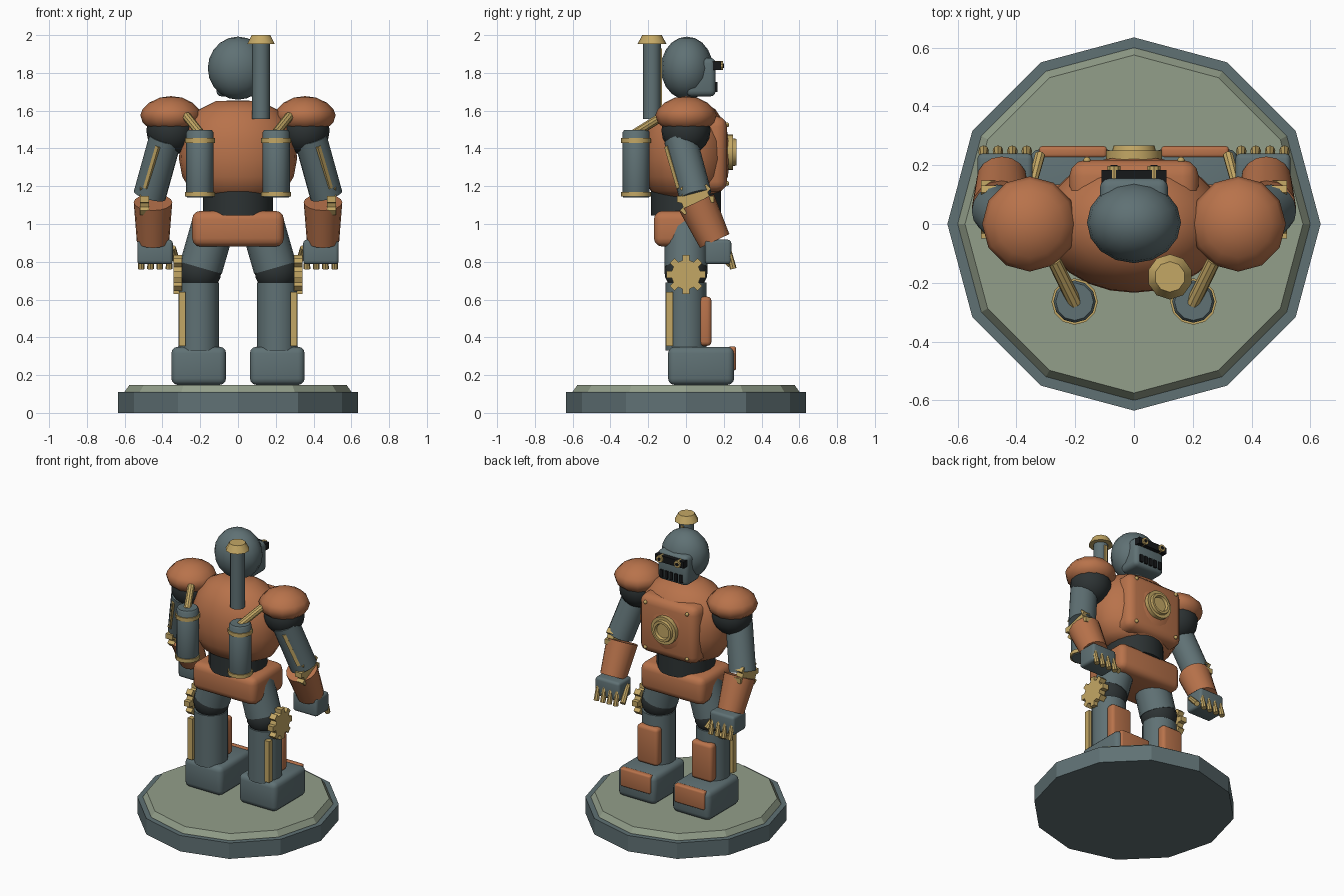
import bpy, bmesh, math
from mathutils import Vector, Matrix

if "Cube" in bpy.data.objects:
    bpy.data.objects.remove(bpy.data.objects["Cube"], do_unlink=True)


def material(name, rgb):
    m = bpy.data.materials.new(name)
    m.use_nodes = True
    m.diffuse_color = (*rgb, 1)
    m.node_tree.nodes["Principled BSDF"].inputs["Base Color"].default_value = (*rgb, 1)
    return m


COPPER = material("copper", (0.48, 0.17, 0.07))
STEEL = material("blue grey steel", (0.115, 0.165, 0.175))
BRASS = material("brass", (0.55, 0.39, 0.13))
DARK = material("dark joint", (0.026, 0.033, 0.034))
SAGE = material("sage stone", (0.29, 0.345, 0.255))
BLACK = material("black", (0.008, 0.009, 0.01))


def finish(bm, name, mat, angle=35):
    bmesh.ops.recalc_face_normals(bm, faces=bm.faces)
    mesh = bpy.data.meshes.new(name)
    bm.to_mesh(mesh)
    bm.free()
    mesh.materials.append(mat)
    for p in mesh.polygons:
        p.use_smooth = True
    mesh.set_sharp_from_angle(angle=math.radians(angle))
    ob = bpy.data.objects.new(name, mesh)
    bpy.context.collection.objects.link(ob)
    return ob


def box(name, mat, lo, hi, bevel=0.0):
    lo, hi = Vector(lo), Vector(hi)
    bm = bmesh.new()
    bmesh.ops.create_cube(bm, size=1)
    bmesh.ops.scale(bm, vec=hi - lo, verts=bm.verts)
    bmesh.ops.translate(bm, vec=(lo + hi) / 2, verts=bm.verts)
    if bevel:
        bmesh.ops.bevel(bm, geom=bm.edges[:], offset=bevel, segments=3,
                        profile=0.5, affect='EDGES')
    return finish(bm, name, mat)


def rod(name, mat, a, b, r1, r2=None, sides=16):
    """Cylinder or cone from point a to point b."""
    a, b = Vector(a), Vector(b)
    d = b - a
    turn = Vector((0, 0, 1)).rotation_difference(d).to_matrix().to_4x4()
    bm = bmesh.new()
    bmesh.ops.create_cone(bm, cap_ends=True, segments=sides, radius1=r1,
                          radius2=r1 if r2 is None else r2, depth=d.length,
                          matrix=Matrix.Translation((a + b) / 2) @ turn)
    return finish(bm, name, mat)


def ball(name, mat, centre, size, u=16, v=10):
    bm = bmesh.new()
    bmesh.ops.create_uvsphere(bm, u_segments=u, v_segments=v, radius=1,
                              matrix=Matrix.Translation(centre) @ Matrix.Diagonal((*size, 1)))
    return finish(bm, name, mat, 45)


def lathe(name, mat, profile, sides, place=Matrix(), angle=35):
    """Spin (radius, height) points around z, then place the result."""
    bm = bmesh.new()
    vs = [bm.verts.new((r, 0, z)) for r, z in profile]
    edges = [bm.edges.new(p) for p in zip(vs, vs[1:])]
    bmesh.ops.spin(bm, geom=vs + edges, cent=(0, 0, 0), axis=(0, 0, 1),
                   angle=math.tau, steps=sides)
    bmesh.ops.remove_doubles(bm, verts=bm.verts, dist=0.0005)
    bmesh.ops.transform(bm, matrix=place, verts=bm.verts)
    return finish(bm, name, mat, angle)


def gear(name, centre, root, tip, thick, teeth=8):
    """Toothed wheel whose axle runs along x."""
    bm = bmesh.new()
    vs = []
    for i in range(teeth):
        for k, r in ((-0.3, root), (-0.22, tip), (0.22, tip), (0.3, root)):
            t = math.tau * (i + k) / teeth
            vs.append(bm.verts.new((-thick / 2, r * math.sin(t), r * math.cos(t))))
    face = bm.faces.new(vs)
    out = bmesh.ops.extrude_face_region(bm, geom=[face])
    bmesh.ops.translate(bm, vec=(thick, 0, 0),
                        verts=[g for g in out["geom"] if isinstance(g, bmesh.types.BMVert)])
    bmesh.ops.translate(bm, vec=centre, verts=bm.verts)
    return finish(bm, name, BRASS, 20)


# Base
lathe("base_plinth", STEEL, [(0, 0), (0.635, 0), (0.635, 0.11), (0, 0.11)], 12, angle=20)
lathe("base_top", SAGE, [(0, 0.1), (0.6, 0.1), (0.6, 0.112), (0.575, 0.148), (0, 0.148)],
      12, angle=20)

# Body
box("pelvis", COPPER, (-0.243, -0.17, 0.88), (0.243, 0.17, 1.07), 0.045)
rod("waist", DARK, (0, 0, 1.045), (0, 0, 1.25), 0.185, sides=20)
lathe("torso", COPPER,
      [(0, 1.655), (0.12, 1.65), (0.21, 1.605), (0.275, 1.53), (0.308, 1.44), (0.312, 1.34),
       (0.295, 1.25), (0.25, 1.175), (0.18, 1.14), (0, 1.14)],
      24, Matrix.Diagonal((1, 0.75, 1, 1)), 50)
box("chest_plate", COPPER, (-0.22, 0.02, 1.17), (0.22, 0.218, 1.57), 0.055)
toward_y = Matrix.Rotation(-math.pi / 2, 4, 'X')
lathe("chest_gauge", BRASS,
      [(0, 0.25), (0.048, 0.25), (0.054, 0.267), (0.07, 0.267), (0.074, 0.25),
       (0.095, 0.25), (0.095, 0.2), (0, 0.2)],
      20, Matrix.Translation((0, 0, 1.38)) @ toward_y)
for x in (-0.16, 0.16):
    for z in (1.215, 1.525):
        ball("chest_rivet", BRASS, (x, 0.217, z), (0.013, 0.012, 0.013), 8, 6)

# Head
ball("head", STEEL, (0, 0.005, 1.825), (0.16, 0.138, 0.167), 16, 10)
box("face", STEEL, (-0.115, 0.0, 1.675), (0.115, 0.157, 1.88), 0.03)
box("visor", BLACK, (-0.11, 0.14, 1.815), (0.11, 0.184, 1.86))
for i in range(5):
    x = (i - 2) * 0.037
    box("mouth_bar", BLACK, (x - 0.011, 0.15, 1.7), (x + 0.011, 0.166, 1.752))

# Chimney
rod("chimney", STEEL, (0.122, -0.18, 1.555), (0.122, -0.18, 1.96), 0.047, sides=12)
rod("chimney_cap", BRASS, (0.122, -0.18, 1.952), (0.122, -0.18, 2.0), 0.077, 0.052, 10)
box("chimney_strip", BRASS, (0.112, -0.142, 1.6), (0.132, -0.126, 1.93))

# Both sides
for side, s in (("left", 1), ("right", -1)):
    def n(part):
        return side + "_" + part

    def P(x, y, z):
        return (s * x, y, z)

    def sbox(part, mat, lo, hi, bevel=0.0):
        xs = sorted((s * lo[0], s * hi[0]))
        box(n(part), mat, (xs[0], *lo[1:]), (xs[1], *hi[1:]), bevel)

    # Leg
    sbox("boot", STEEL, (0.063, -0.095, 0.148), (0.353, 0.255, 0.35), 0.035)
    sbox("toe_cap", COPPER, (0.092, 0.225, 0.225), (0.323, 0.265, 0.352), 0.012)
    rod(n("shin"), STEEL, P(0.208, 0, 0.33), P(0.208, 0, 0.69), 0.108)
    sbox("shin_guard", COPPER, (0.128, 0.07, 0.355), (0.288, 0.135, 0.615), 0.022)
    sbox("shin_strut", BRASS, (0.277, -0.105, 0.355), (0.312, -0.068, 0.64))
    ball(n("knee"), DARK, P(0.203, 0, 0.75), (0.115, 0.115, 0.115))
    rod(n("thigh"), STEEL, P(0.196, 0, 0.768), P(0.128, 0, 1.005), 0.115)
    gear(n("knee_gear"), P(0.32, 0, 0.732), 0.078, 0.105, 0.045)

    # Arm
    ball(n("shoulder_joint"), DARK, P(0.355, 0, 1.495), (0.13, 0.13, 0.13))
    lathe(n("shoulder_pad"), COPPER,
          [(0, 0.1), (0.06, 0.092), (0.115, 0.065), (0.15, 0.03), (0.162, 0),
           (0.15, -0.04), (0.11, -0.075), (0, -0.088)],
          12, Matrix.Translation(P(0.355, 0, 1.577)), 50)
    rod(n("upper_arm"), STEEL, P(0.385, -0.03, 1.45), P(0.468, 0.05, 1.15), 0.087)
    rod(n("arm_strut"), BRASS, P(0.422, -0.1, 1.41), P(0.487, -0.035, 1.19), 0.016, sides=4)
    gear(n("elbow_gear"), P(0.495, 0.05, 1.13), 0.076, 0.1, 0.05)
    rod(n("forearm"), COPPER, P(0.45, 0.055, 1.115), P(0.45, 0.152, 0.91), 0.102, 0.086)
    sbox("hand", STEEL, (0.345, 0.1, 0.787), (0.533, 0.24, 0.917), 0.018)
    for i in range(4):
        x = 0.365 + i * 0.049
        rod(n("finger"), BRASS, P(x, 0.225, 0.865), P(x, 0.25, 0.763), 0.014, 0.018, 8)
    rod(n("thumb"), BRASS, P(0.345, 0.14, 0.875), P(0.32, 0.235, 0.785), 0.016, 0.018, 8)

    # Tank on the back
    lathe(n("tank"), STEEL, [(0, 1.14), (0.068, 1.14), (0.072, 1.15), (0.072, 1.485),
                             (0.064, 1.497), (0, 1.497)], 12,
          Matrix.Translation(P(0.202, -0.264, 0)))
    for z in (1.145, 1.43):
        rod(n("tank_band"), BRASS, P(0.202, -0.264, z), P(0.202, -0.264, z + 0.025),
            0.079, sides=12)
    rod(n("tank_pipe"), BRASS, P(0.2, -0.27, 1.48), P(0.272, -0.125, 1.57), 0.024, sides=10)

    # Eye and its lens
    rod(n("eye"), BRASS, P(0.068, 0.15, 1.838), P(0.068, 0.197, 1.838), 0.024, sides=10)
    rod(n("eye_lens"), BLACK, P(0.068, 0.19, 1.838), P(0.068, 0.2, 1.838), 0.012, sides=10)
